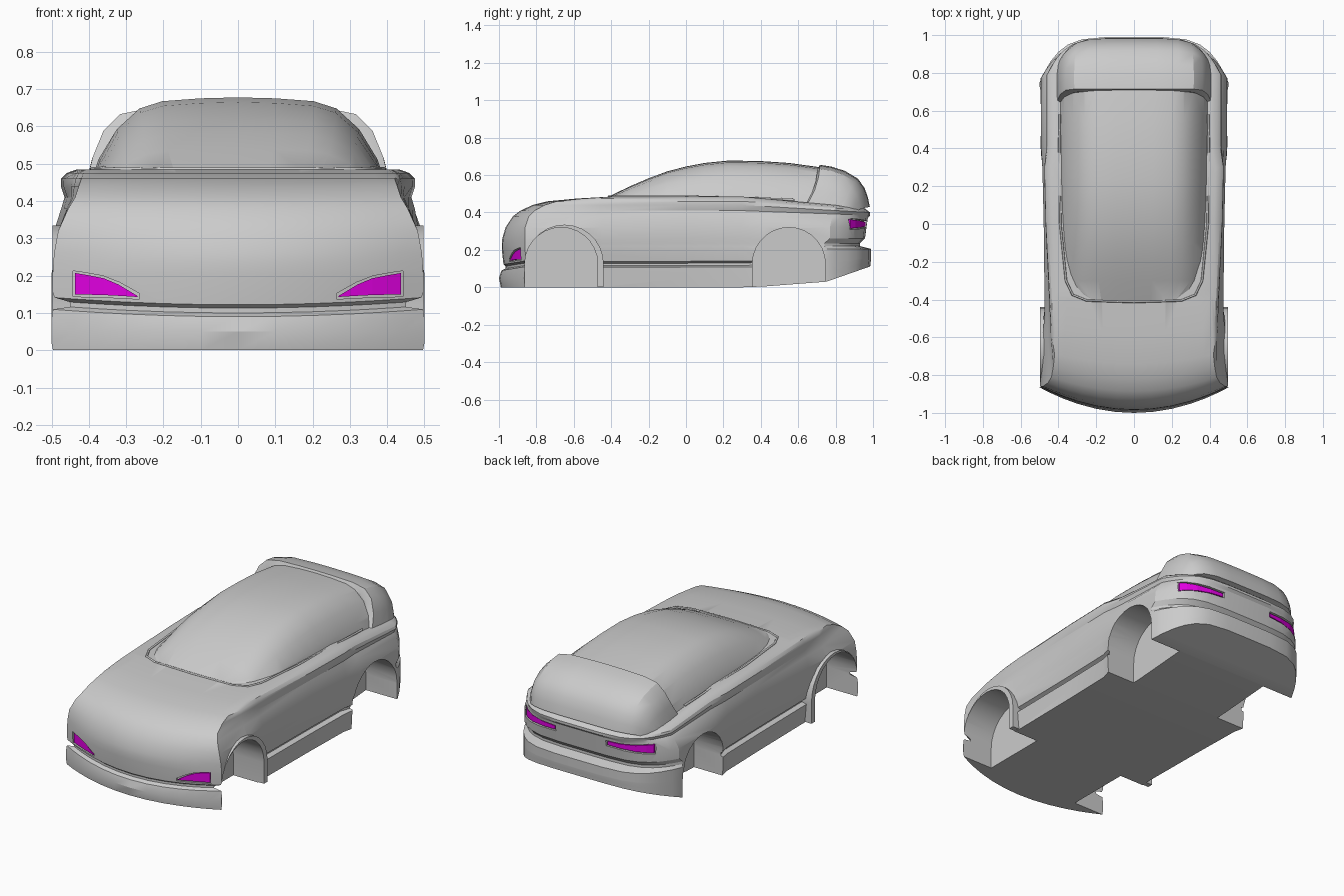
import bpy, bmesh, math

if "Cube" in bpy.data.objects:
    bpy.data.objects.remove(bpy.data.objects["Cube"])


def make(name, verts, faces):
    me = bpy.data.meshes.new(name)
    me.from_pydata(verts, [], faces)
    bm = bmesh.new()
    bm.from_mesh(me)
    bmesh.ops.recalc_face_normals(bm, faces=bm.faces)
    bm.to_mesh(me)
    bm.free()
    ob = bpy.data.objects.new(name, me)
    bpy.context.collection.objects.link(ob)
    return ob


def loft(name, halves):
    """Skin half sections (first and last point on x=0), mirrored and capped."""
    m = len(halves[0])
    n = 2 * m - 2
    verts, faces = [], []
    for h in halves:
        verts += h + [(-x, y, z) for x, y, z in reversed(h[1:-1])]
    for r in range(len(halves) - 1):
        for i in range(n):
            j = (i + 1) % n
            faces.append((r*n + i, r*n + j, (r+1)*n + j, (r+1)*n + i))
    for o in (0, (len(halves) - 1) * n):
        faces += [(o, o + 1, o + n - 1), (o + m - 2, o + m - 1, o + m)]
        faces += [(o+i, o+i+1, o+n-i-1, o+n-i) for i in range(1, m - 2)]
    return make(name, verts, faces)


def boolean(target, other, op):
    mod = target.modifiers.new(op, 'BOOLEAN')
    mod.operation, mod.solver, mod.object = op, 'EXACT', other
    bpy.context.view_layer.objects.active = target
    bpy.ops.object.modifier_apply(modifier=mod.name)
    bpy.data.objects.remove(other, do_unlink=True)


def arch(s, yc, r, x0, x1, zbot):
    """Tunnel-shaped block for wheel wells and flares."""
    cz, k = 0.125, 14
    prof = [(yc + r, zbot)] + [(yc + r*math.cos(math.pi*i/k), cz + r*math.sin(math.pi*i/k))
                               for i in range(k + 1)] + [(yc - r, zbot)]
    n = len(prof)
    verts = [(s*x, y, z) for x in (x0, x1) for y, z in prof]
    faces = [(i, (i+1) % n, n + (i+1) % n, n + i) for i in range(n)]
    return make("arch", verts, faces + [tuple(range(n)), tuple(range(n, 2*n))])


def panel(name, s, strip, surf, d, out, inn, grow):
    """Slab following the body surface; strip holds (x, z low, z high)."""
    xm = (strip[0][0] + strip[-1][0]) / 2
    verts, faces = [], []
    for x, a, b in strip:
        x = xm + (x - xm) * (1 + grow * 12)
        y = surf(x)
        yo, yi = y + d*out, y - d*inn
        verts += [(s*x, yo, a-grow), (s*x, yo, b+grow), (s*x, yi, b+grow), (s*x, yi, a-grow)]
    k = len(strip)
    for i in range(k - 1):
        faces += [(4*i+j, 4*i+(j+1) % 4, 4*i+4+(j+1) % 4, 4*i+4+j) for j in range(4)]
    return make(name, verts, faces + [(0, 1, 2, 3), tuple(range(4*k-4, 4*k))])


def smooth(ob, angle=28):
    bpy.ops.object.select_all(action='DESELECT')
    ob.select_set(True)
    bpy.context.view_layer.objects.active = ob
    bpy.ops.object.shade_smooth_by_angle(angle=math.radians(angle))


# lower body: plan outlines stacked upwards
# z, nose y, front corner y, tail y, rear corner y, half widths front/mid/rear
LEVELS = [
    (0, -.99, -.86, .985, .75, .5, .455, .5),
    (.05, -1, -.865, .987, .75, .5, .46, .5),
    (.09, -.987, -.86, .99, .75, .5, .465, .5),
    (.10, -.965, -.845, .99, .75, .487, .437, .5),
    (.113, -.965, -.845, .99, .75, .487, .437, .5),
    (.122, -.976, -.858, .99, .75, .497, .46, .5),
    (.205, -.985, -.86, .99, .75, .497, .47, .5),
    (.22, -.985, -.86, .93, .74, .496, .47, .497),
    (.235, -.985, -.86, .93, .74, .495, .471, .496),
    (.262, -.982, -.86, .957, .77, .493, .473, .495),
    (.32, -.965, -.86, .965, .77, .482, .473, .493),
    (.38, -.925, -.84, .972, .78, .455, .462, .472),
    (.41, -.885, -.81, .985, .78, .437, .453, .455),
    (.44, -.82, -.755, .985, .79, .427, .463, .462),
    (.46, -.74, -.69, .97, .8, .42, .462, .455),
    (.475, -.58, -.55, .96, .8, .415, .448, .44),
    (.485, -.4, -.39, .95, .8, .40, .42, .41)]


def body_point(x, y, z):
    if .08 < z < .13:                       # groove climbs toward the sides
        z += .02 * (x / .5) ** 2
    f = max(0, min(1, (y - .36) / .39)) * .03 + max(0, y - .75) / .23 * .08
    if z < .2:                              # rising rear underside
        z = f + z * (1 - f / .2)
    if z > .36 and y > .3:                  # shoulder drops to the tail
        z -= .05 * (y - .3) / .68 * (z - .36) / .1
    return (x, y, z)


def plan(z, yf, cf, yr, cr, wf, wm, wr):
    us = (0, .2, .4, .6, .75, .88, 1)
    ur = (1, .95, .88, .8, .7, .55, .3, 0)
    a, b = (0, 1) if z < .35 else (.35, .55)
    pts = [(wf*u, yf + (cf - yf)*u*u) for u in us]
    pts += [(wf + a*(wm-wf), max(-.6, cf + .02)), (wf + b*(wm-wf), max(-.45, cf + .04)),
            (wm + .005, 0), (wm + .012, .3), (wr, .42)]
    pts += [(wr*u, yr - (yr - cr)*u**5) for u in ur]
    return [body_point(x, y, z) for x, y in pts]


body = loft("car_body", [plan(*lv) for lv in LEVELS])

# cabin
CAB = [(0, 1), (.25, .99), (.5, .96), (.65, .885), (.8, .67), (.92, .36), (1, 0), (0, 0)]
STATIONS = [(-.41, .487, .345), (-.3, .54, .375), (-.2, .583, .388), (-.1, .62, .395),
            (0, .646, .40), (.1, .665, .403), (.23, .678, .406), (.4, .675, .406),
            (.55, .665, .405), (.71, .643, .40)]
cabin = loft("cabin", [[(w*u, y, .42 + (zt - .42)*v) for u, v in CAB] for y, zt, w in STATIONS])

# raised tail with spoiler lip
TAIL = [(0, 1), (.3, .995), (.58, .98), (.77, .92), (.88, .76), (.95, .5), (1, .2), (1, 0), (0, 0)]
STATIONS = [(.70, .625, .39), (.715, .655, .41), (.78, .645, .412), (.85, .622, .41),
            (.92, .58, .405), (.955, .53, .40), (.973, .48, .395), (.983, .43, .39)]


def tail_section(y, zt, w):
    k = max(0, (y - .72) / .265)
    skew = .11 if y < .72 else (.05 if y < .8 else 0)
    return [(w*u, y - skew*(1-v)**2*min(1, u*2) - .11*k*u**6, .38 + (zt - .38)*v)
            for u, v in TAIL]


tail = loft("tail", [tail_section(*s) for s in STATIONS])
boolean(body, cabin, 'UNION')
boolean(body, tail, 'UNION')

# wheel flares, wheel wells and lamps
FRONT = [(.27, .143, .146), (.32, .146, .176), (.36, .148, .193), (.4, .149, .201), (.437, .15, .207)]
REAR = [(.17, .328, .348), (.25, .325, .35), (.33, .32, .355), (.38, .317, .36), (.41, .315, .362)]
magenta = bpy.data.materials.new("lamp_magenta")
magenta.diffuse_color = (.75, 0, .75, 1)
magenta.use_nodes = True
magenta.node_tree.nodes["Principled BSDF"].inputs["Base Color"].default_value = magenta.diffuse_color
LAMPS = [("headlight", FRONT, lambda x: -.982 + .124*(x/.497)**2, -1),
         ("tail_light", REAR, lambda x: .967 - .192*(x/.485)**5, 1)]
for s, side in ((1, "right"), (-1, "left")):
    boolean(body, arch(s, -.65, .21, .4, .498, .003), 'UNION')
    for yc in (-.667, .55):
        boolean(body, arch(s, yc, .195, .3, .6, -.1), 'DIFFERENCE')
    for name, strip, surf, d in LAMPS:
        boolean(body, panel("pocket", s, strip, surf, d, .03, .014, .006), 'DIFFERENCE')
        lamp = panel(name + "_" + side, s, strip, surf, d, -.005, .02, 0)
        lamp.data.materials.append(magenta)
smooth(body)

# window frame around the base of the glass
half = [(.25, -.405, .484), (.325, -.375, .485), (.36, -.3, .487), (.39, 0, .486),
        (.396, .4, .476), (.393, .58, .468)]
path = [(-x, y, z) for x, y, z in reversed(half)] + [(0, -.413, .485)] + half
cu = bpy.data.curves.new("window_frame", 'CURVE')
cu.dimensions = '3D'
cu.bevel_depth = .006
cu.bevel_resolution = 1
sp = cu.splines.new('POLY')
sp.points.add(len(path) - 1)
for p, co in zip(sp.points, path):
    p.co = (*co, 1)
bpy.context.collection.objects.link(bpy.data.objects.new("window_frame", cu))
